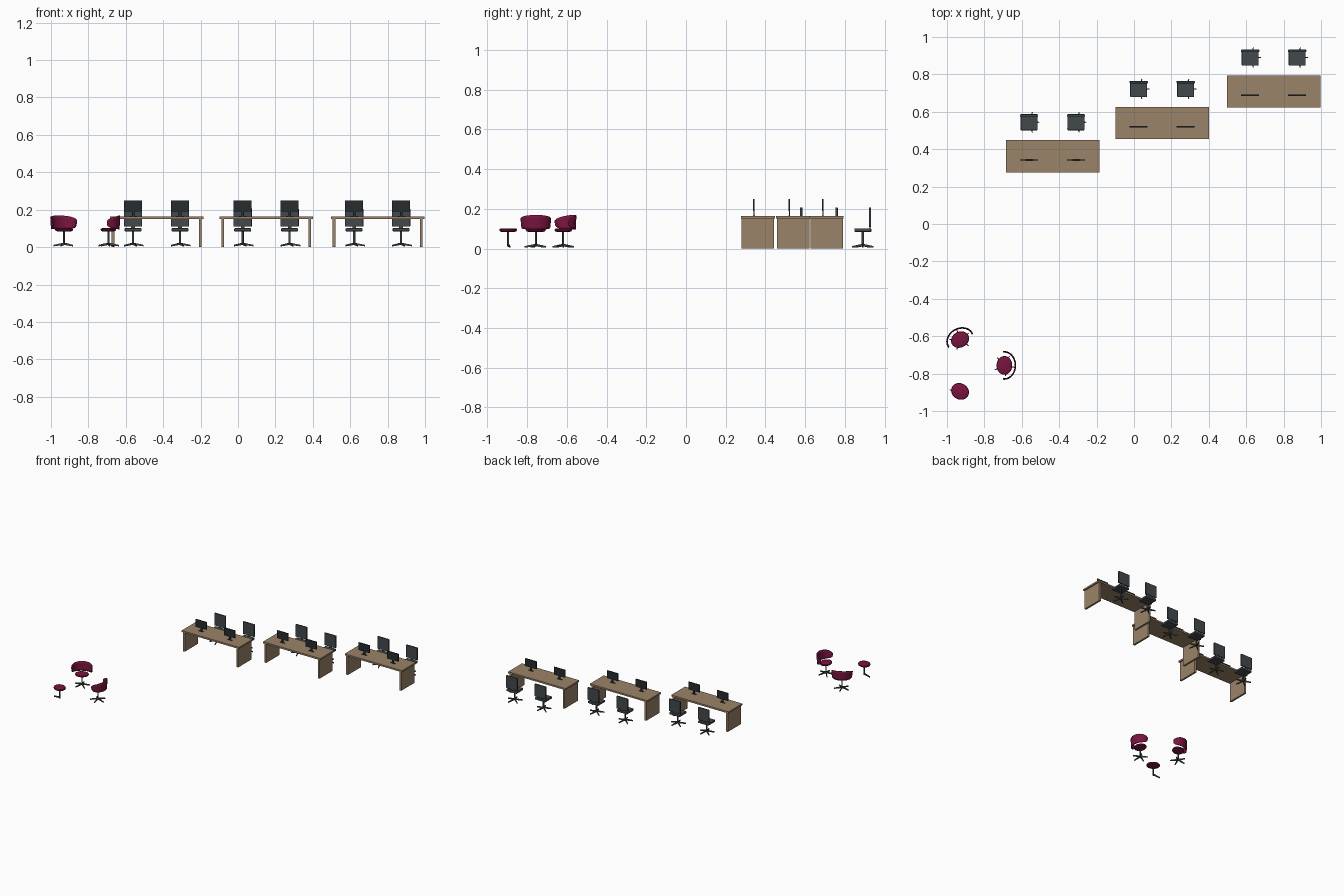
import bpy, bmesh
from math import sin, cos, pi, radians
from mathutils import Matrix, Vector

if "Cube" in bpy.data.objects:
    bpy.data.objects.remove(bpy.data.objects["Cube"])


def material(name, rgb):
    m = bpy.data.materials.new(name)
    m.diffuse_color = (*rgb, 1)
    m.use_nodes = True
    m.node_tree.nodes["Principled BSDF"].inputs["Base Color"].default_value = m.diffuse_color
    return m


WOOD = material("wood", (0.33, 0.23, 0.14))
DARK = material("charcoal", (0.055, 0.065, 0.07))
BLACK = material("screen_black", (0.02, 0.025, 0.028))
METAL = material("metal", (0.06, 0.07, 0.07))
PLUM = material("plum", (0.19, 0.007, 0.05))


def finish(bm, name, mat, smooth=False):
    bmesh.ops.recalc_face_normals(bm, faces=bm.faces[:])
    me = bpy.data.meshes.new(name)
    bm.to_mesh(me)
    bm.free()
    ob = bpy.data.objects.new(name, me)
    bpy.context.collection.objects.link(ob)
    me.materials.append(mat)
    if smooth:
        bpy.ops.object.select_all(action='DESELECT')
        ob.select_set(True)
        bpy.context.view_layer.objects.active = ob
        bpy.ops.object.shade_smooth_by_angle(angle=radians(40))
    return ob


def box(name, center, size, mat, bevel=0.0):
    bm = bmesh.new()
    bmesh.ops.create_cube(bm, size=1, matrix=Matrix.Translation(center) @ Matrix.Diagonal((*size, 1)))
    if bevel:
        bmesh.ops.bevel(bm, geom=bm.edges[:], offset=bevel, segments=2, affect='EDGES', profile=0.5)
    return finish(bm, name, mat)


def column(name, x, y, z0, z1, r):
    bm = bmesh.new()
    bmesh.ops.create_cone(bm, cap_ends=True, segments=16, radius1=r, radius2=r, depth=z1 - z0,
                          matrix=Matrix.Translation((x, y, (z0 + z1) / 2)))
    return finish(bm, name, METAL, True)


def star_base(name, x, y, angles, length=0.057):
    # Tapered spokes sloping down from the column
    bm = bmesh.new()
    for a in angles:
        d, s = Vector((cos(a), sin(a), 0)), Vector((-sin(a), cos(a), 0))
        rings = []
        for r, w, zb, zt in ((0, 0.004, 0.012, 0.024), (length, 0.0025, 0.004, 0.012)):
            c = Vector((x, y, 0)) + d * r
            rings.append([bm.verts.new(c + s * sw + Vector((0, 0, z)))
                          for sw, z in ((-w, zb), (w, zb), (w, zt), (-w, zt))])
        a0, a1 = rings
        for i in range(4):
            j = (i + 1) % 4
            bm.faces.new((a0[i], a0[j], a1[j], a1[i]))
        bm.faces.new(a0)
        bm.faces.new(a1)
    return finish(bm, name, METAL)


def spokes(start, n=5):
    return [start + 2 * pi * k / 5 for k in range(n)]


def round_seat(name, x, y, turn, rx, ry):
    # Elliptical cushion lofted from a small edge profile
    profile = ((0.70, 0.083), (0.93, 0.087), (1.0, 0.093), (0.95, 0.099), (0.75, 0.102))
    bm = bmesh.new()
    n = 32
    rot = Matrix.Translation((x, y, 0)) @ Matrix.Rotation(turn, 4, 'Z')
    rings = [[bm.verts.new(rot @ Vector((rx * k * cos(2 * pi * i / n), ry * k * sin(2 * pi * i / n), z)))
              for i in range(n)] for k, z in profile]
    for a, b in zip(rings, rings[1:]):
        for i in range(n):
            j = (i + 1) % n
            bm.faces.new((a[i], a[j], b[j], b[i]))
    bm.faces.new(rings[0])
    bm.faces.new(rings[-1])
    return finish(bm, name, PLUM, True)


def wrap_back(name, x, y, turn):
    # Curved shell wrapping the seat, lower and rounded towards its ends
    bm = bmesh.new()
    rot = Matrix.Translation((x, y, 0)) @ Matrix.Rotation(turn, 4, 'Z')
    n, m = 28, 5
    grid = []
    for i in range(n + 1):
        t = 2 * i / n - 1
        a = t * radians(97)
        top = 0.169 - 0.022 * t * t - 0.008 * t ** 12
        low = 0.095 + 0.008 * t * t + 0.014 * t ** 8
        row = []
        for j in range(m + 1):
            f = j / m
            k = 0.95 + 0.05 * f
            row.append(bm.verts.new(rot @ Vector((0.063 * k * cos(a), 0.077 * k * sin(a), low + (top - low) * f))))
        grid.append(row)
    for i in range(n):
        for j in range(m):
            bm.faces.new((grid[i][j], grid[i + 1][j], grid[i + 1][j + 1], grid[i][j + 1]))
    ob = finish(bm, name, PLUM, True)
    mod = ob.modifiers.new("thickness", 'SOLIDIFY')
    mod.thickness = 0.005
    # Grow towards the inside whichever way the normals face
    p = ob.data.polygons[(n // 2) * m]
    outward = p.normal.dot(Vector((cos(turn), sin(turn), 0))) > 0
    mod.offset = -1 if outward else 1
    return ob


def desk(tag, x, y):
    box(f"desk_top_{tag}", (x, y, 0.1565), (0.50, 0.172, 0.013), WOOD)
    for side, s in (("left", -1), ("right", 1)):
        box(f"desk_leg_{side}_{tag}", (x + s * 0.233, y, 0.075), (0.015, 0.164, 0.15), WOOD)


def monitor(tag, x, y):
    box(f"screen_{tag}", (x, y, 0.219), (0.096, 0.007, 0.06), BLACK)
    box(f"screen_post_{tag}", (x, y + 0.001, 0.178), (0.014, 0.005, 0.03), BLACK)
    box(f"screen_foot_{tag}", (x, y, 0.1645), (0.04, 0.009, 0.003), BLACK)


def office_chair(tag, x, y):
    box(f"office_seat_{tag}", (x, y, 0.0925), (0.091, 0.086, 0.017), DARK, 0.004)
    box(f"office_back_{tag}", (x, y + 0.036, 0.158), (0.098, 0.012, 0.098), DARK, 0.003)
    box(f"back_bracket_{tag}", (x, y + 0.036, 0.104), (0.02, 0.006, 0.016), METAL)
    column(f"office_column_{tag}", x, y, 0.012, 0.086, 0.006)
    star_base(f"office_base_{tag}", x, y, spokes(0))


def lounge_chair(tag, x, y, turn):
    round_seat(f"lounge_seat_{tag}", x, y, turn, 0.042, 0.050)
    wrap_back(f"lounge_back_{tag}", x, y, turn)
    column(f"lounge_column_{tag}", x, y, 0.010, 0.086, 0.005)
    star_base(f"lounge_base_{tag}", x, y, spokes(turn + radians(205)))


# Three staggered workstations, two places each
for d, (dx, dy) in enumerate(((-0.435, 0.362), (0.151, 0.540), (0.747, 0.708)), 1):
    desk(d, dx, dy)
    for p, off in (("a", -0.126), ("b", 0.125)):
        monitor(f"{d}{p}", dx + off, dy - 0.020)
        office_chair(f"{d}{p}", dx + off, dy + 0.182)

# Lounge corner: two wrapped chairs and a stool on a single foot
lounge_chair("rear", -0.930, -0.618, radians(119))
lounge_chair("side", -0.693, -0.756, 0)
round_seat("stool_seat", -0.930, -0.895, radians(-30), 0.049, 0.043)
column("stool_column", -0.930, -0.895, 0.010, 0.086, 0.005)
star_base("stool_foot", -0.930, -0.895, [radians(171)])
